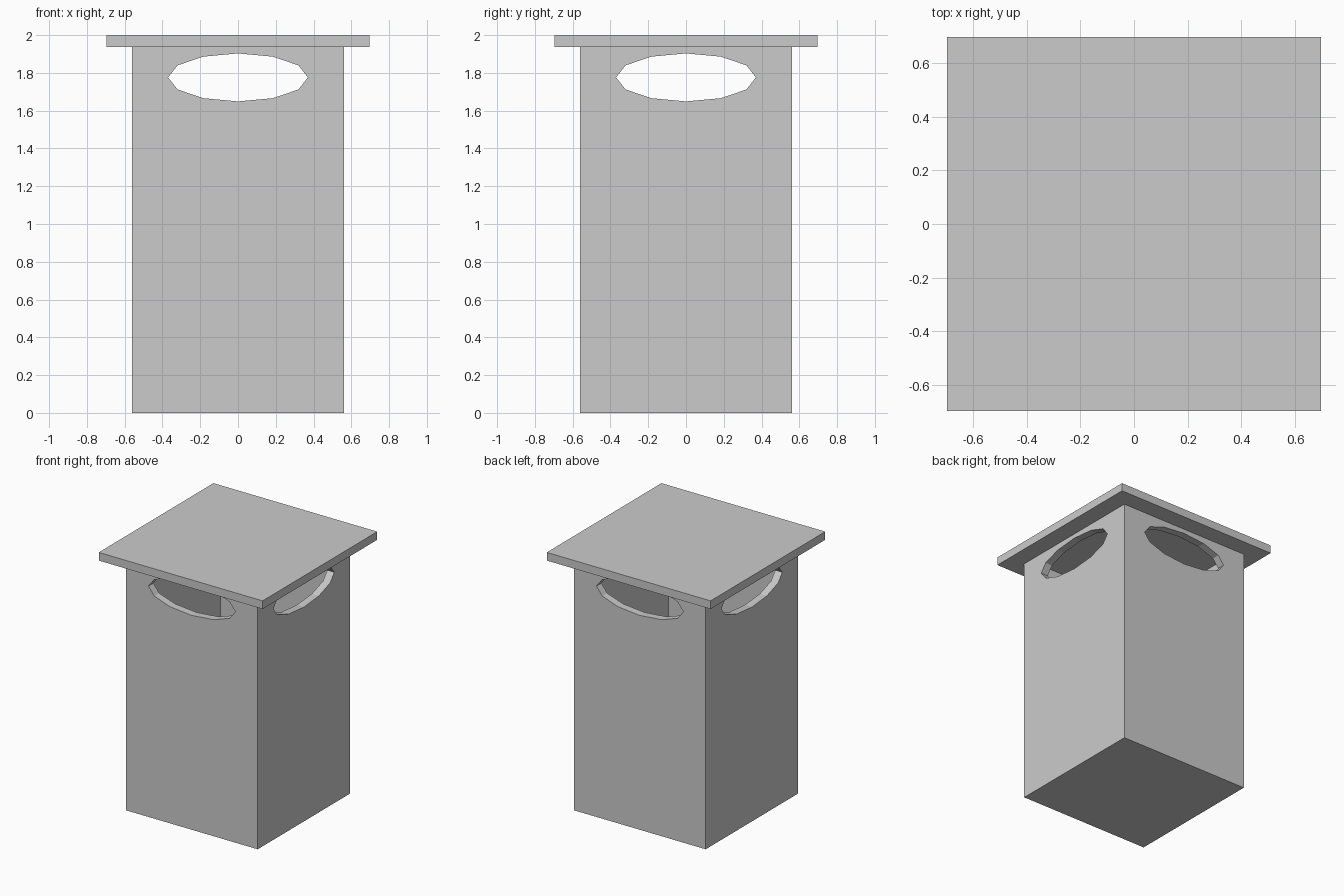
import bpy, math

if "Cube" in bpy.data.objects:
    bpy.data.objects.remove(bpy.data.objects["Cube"])

HALF, INNER, BODY_TOP = 0.56, 0.50, 1.937
LID_HALF, FLOOR = 0.697, 0.06
HOLE_Z, HOLE_RX, HOLE_RZ = 1.776, 0.37, 0.127


def box(name, half, z0, z1):
    bpy.ops.mesh.primitive_cube_add(size=1, location=(0, 0, (z0 + z1) / 2))
    ob = bpy.context.object
    ob.name = name
    ob.scale = (2 * half, 2 * half, z1 - z0)
    bpy.ops.object.transform_apply(location=True, rotation=True, scale=True)
    return ob


def hole_cutter(name, turn):
    # 12-sided elliptical prism running through two opposite walls
    bpy.ops.mesh.primitive_cylinder_add(vertices=12, radius=1, depth=2)
    ob = bpy.context.object
    ob.name = name
    ob.scale = (HOLE_RX, HOLE_RZ, 1)
    bpy.ops.object.transform_apply(location=False, rotation=False, scale=True)
    ob.rotation_euler = (math.pi / 2, 0, turn)
    ob.location = (0, 0, HOLE_Z)
    return ob


def cut(target, cutter):
    cutter.hide_render = True
    mod = target.modifiers.new("cut", 'BOOLEAN')
    mod.operation = 'DIFFERENCE'
    mod.solver = 'EXACT'
    mod.object = cutter
    bpy.context.view_layer.objects.active = target
    bpy.ops.object.modifier_apply(modifier=mod.name)
    bpy.data.objects.remove(cutter)


# Hollow bin body, open at the top under the lid
body = box("bin_body", HALF, 0, BODY_TOP)
cut(body, box("cavity_cutter", INNER, FLOOR, BODY_TOP + 0.2))

# Oval openings on all four sides
for i in range(2):
    cut(body, hole_cutter("opening_cutter", i * math.pi / 2))

# Overhanging flat lid
box("lid", LID_HALF, BODY_TOP, 2.0)
